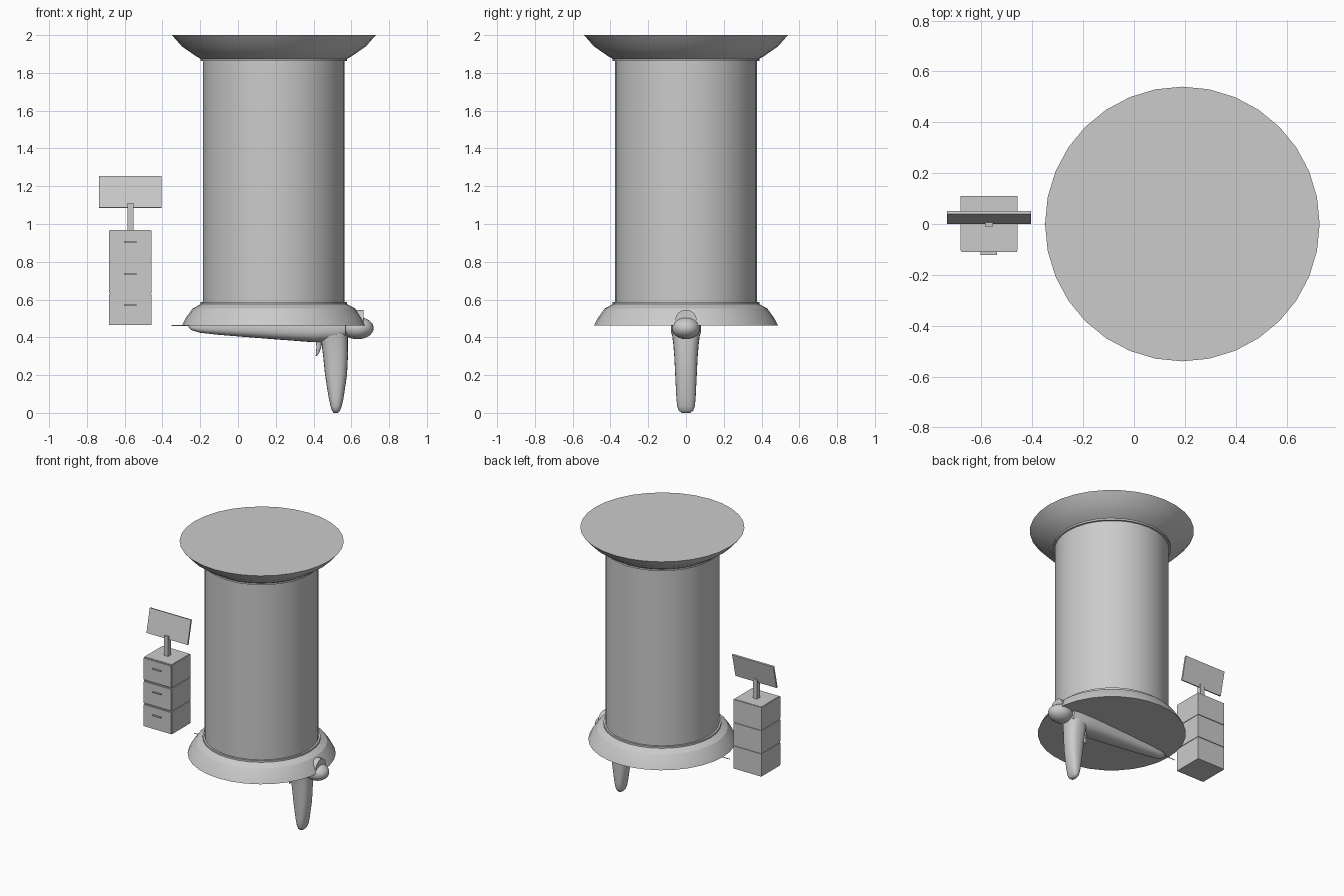
import bpy, bmesh, math
from mathutils import Matrix, Vector

if "Cube" in bpy.data.objects:
    bpy.data.objects.remove(bpy.data.objects["Cube"])

CX = 0.19  # centre of the round column


def finish(name, bm, smooth=None):
    bmesh.ops.recalc_face_normals(bm, faces=bm.faces)
    me = bpy.data.meshes.new(name)
    bm.to_mesh(me)
    bm.free()
    ob = bpy.data.objects.new(name, me)
    bpy.context.collection.objects.link(ob)
    if smooth:
        bpy.ops.object.select_all(action='DESELECT')
        ob.select_set(True)
        bpy.context.view_layer.objects.active = ob
        bpy.ops.object.shade_smooth_by_angle(angle=math.radians(smooth))
    return ob


def skin(name, rings, smooth=35):
    """Bridge equal-length rings of points and cap both ends."""
    bm = bmesh.new()
    loops = [[bm.verts.new(p) for p in r] for r in rings]
    n = len(loops[0])
    for a, b in zip(loops, loops[1:]):
        for i in range(n):
            j = (i + 1) % n
            bm.faces.new((a[i], a[j], b[j], b[i]))
    bm.faces.new(loops[0])
    bm.faces.new(loops[-1])
    return finish(name, bm, smooth)


def lathe(name, profile, sides=32, smooth=20):
    angles = [2 * math.pi * i / sides for i in range(sides)]
    return skin(name, [[(CX + r * math.cos(a), r * math.sin(a), z) for a in angles]
                       for r, z in profile], smooth)


def section(hu, hv, n=24, power=0.8):
    """Rounded cross-section with half sizes hu and hv."""
    pts = []
    for i in range(n):
        c, s = math.cos(2 * math.pi * i / n), math.sin(2 * math.pi * i / n)
        pts.append((hu * math.copysign(abs(c) ** power, c),
                    hv * math.copysign(abs(s) ** power, s)))
    return pts


def box(name, x0, x1, y0, y1, z0, z1, rot=None):
    bm = bmesh.new()
    bmesh.ops.create_cube(bm, size=1)
    m = Matrix.Translation(((x0 + x1) / 2, (y0 + y1) / 2, (z0 + z1) / 2))
    if rot:
        m = m @ rot
    m = m @ Matrix.Diagonal((x1 - x0, y1 - y0, z1 - z0, 1))
    bmesh.ops.transform(bm, matrix=m, verts=bm.verts)
    return finish(name, bm)


# Column and its flared ends
lathe("column", [(0.375, 0.57), (0.375, 1.88)])
lathe("base_flange", [(0.487, 0.463), (0.465, 0.505), (0.43, 0.553), (0.385, 0.577)])
lathe("top_flange", [(0.385, 1.873), (0.415, 1.89), (0.487, 1.94), (0.54, 2.0)])
for name, z in (("base_collar", 0.576), ("top_collar", 1.862)):
    lathe(name, [(0.388, z), (0.388, z + 0.012)])

# Tapered body under the base: x, bottom z, top z, half width
body = [(-0.262, 0.452, 0.468, 0.008), (-0.245, 0.438, 0.478, 0.024), (-0.2, 0.424, 0.49, 0.034),
        (-0.1, 0.413, 0.5, 0.045), (0.15, 0.393, 0.51, 0.064), (0.4, 0.374, 0.52, 0.08),
        (0.52, 0.378, 0.52, 0.08), (0.57, 0.4, 0.51, 0.07)]
skin("body", [[(x, u, (lo + hi) / 2 + v) for u, v in section(w, (hi - lo) / 2)]
              for x, lo, hi, w in body], 50)

# Hanging grip: z, left x, right x, half width
grip = [(0.0, 0.507, 0.529, 0.022), (0.012, 0.497, 0.54, 0.038), (0.035, 0.49, 0.549, 0.047),
        (0.08, 0.48, 0.559, 0.051), (0.2, 0.461, 0.577, 0.057), (0.3, 0.451, 0.582, 0.062),
        (0.37, 0.442, 0.582, 0.068), (0.44, 0.43, 0.58, 0.077)]
skin("grip", [[((a + b) / 2 + u, v, z) for u, v in section((b - a) / 2, w)]
              for z, a, b, w in grip], 50)

# Small hooked trigger: x, z, radius
trigger = [(0.43, 0.39, 0.018), (0.428, 0.35, 0.013), (0.422, 0.32, 0.009), (0.415, 0.302, 0.004)]
skin("trigger", [[(x + u, v, z) for u, v in section(r, r, 10, 1)] for x, z, r in trigger], 50)

# Rounded rear knob
bm = bmesh.new()
bmesh.ops.create_uvsphere(bm, u_segments=24, v_segments=14, radius=1)
bmesh.ops.transform(bm, verts=bm.verts, matrix=Matrix.Translation((0.632, 0, 0.449))
                    @ Matrix.Diagonal((0.086, 0.075, 0.059, 1)))
finish("rear_knob", bm, 60)

# Short rear cylinder and thin front needle, both along x
for name, x0, x1, z, r in (("rear_cylinder", 0.5, 0.665, 0.489, 0.057),
                           ("needle", -0.352, -0.2, 0.462, 0.0025)):
    skin(name, [[(x, u, z + v) for u, v in section(r, r, 24, 1)] for x in (x0, x1)])

# Stack of three drawers with fronts and handles
for i in range(3):
    z = 0.465 + 0.1685 * i
    box(f"drawer_body_{i}", -0.682, -0.458, -0.105, 0.11, z, z + 0.164)
    box(f"drawer_front_{i}", -0.679, -0.461, -0.111, -0.1, z + 0.004, z + 0.16)
    box(f"drawer_handle_{i}", -0.604, -0.538, -0.121, -0.108, z + 0.1, z + 0.108)
box("drawer_core", -0.678, -0.462, -0.1, 0.105, 0.467, 0.968)

# Pole and tilted screen
box("screen_pole", -0.586, -0.554, -0.01, 0.022, 0.965, 1.11)
tilt = Matrix.Rotation(-math.radians(13), 4, 'X')
box("screen", -0.735, -0.405, 0.019, 0.031, 1.084, 1.256, tilt)
